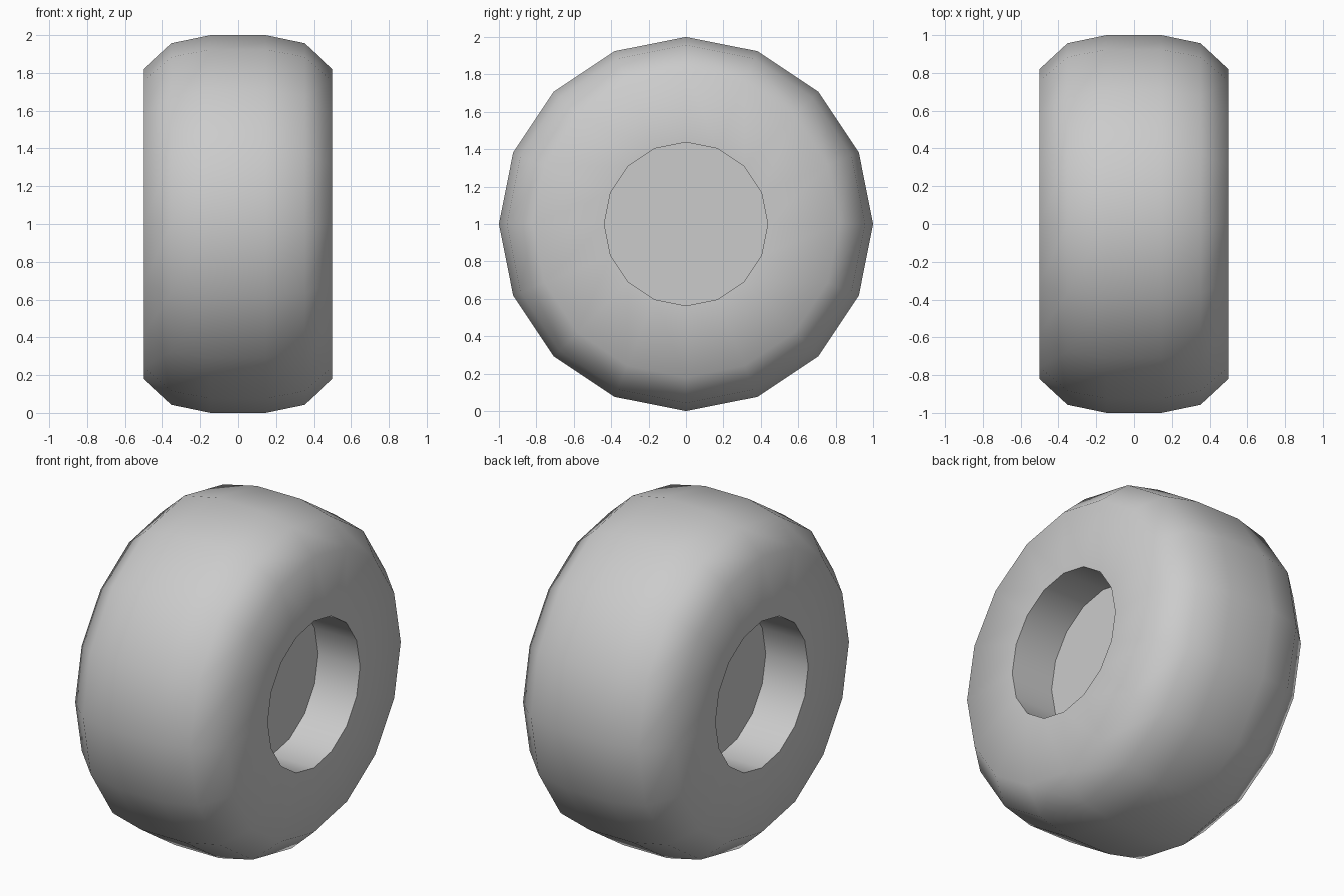
import bpy, bmesh, math

if "Cube" in bpy.data.objects:
    bpy.data.objects.remove(bpy.data.objects["Cube"])

# half profile of the wheel: (offset along axle, radius), from hub centre to tread
HALF = [(0.22, 0.0), (0.22, 0.437), (0.5, 0.437), (0.5, 0.82), (0.352, 0.957), (0.145, 1.0)]
PROFILE = HALF + [(-x, r) for x, r in reversed(HALF)]
SIDES = 16

# wheel: revolve the profile around the x axis
bm = bmesh.new()
verts = [bm.verts.new((x, 0, r)) for x, r in PROFILE]
edges = [bm.edges.new(pair) for pair in zip(verts, verts[1:])]
bmesh.ops.spin(bm, geom=verts + edges, cent=(0, 0, 0), axis=(1, 0, 0),
               angle=math.tau, steps=SIDES, use_duplicate=False)
bmesh.ops.remove_doubles(bm, verts=bm.verts, dist=0.0005)
bmesh.ops.dissolve_degenerate(bm, edges=bm.edges, dist=0.0005)

# make each recessed hub disc a single flat face
for side in (1, -1):
    hub = [f for f in bm.faces if all(abs(v.co.x - side * 0.22) < 0.001 for v in f.verts)]
    bmesh.ops.dissolve_faces(bm, faces=hub, use_verts=True)
bmesh.ops.recalc_face_normals(bm, faces=bm.faces)

mesh = bpy.data.meshes.new("wheel")
bm.to_mesh(mesh)
bm.free()
wheel = bpy.data.objects.new("wheel", mesh)
wheel.location.z = 1.0
bpy.context.collection.objects.link(wheel)

# smooth tyre, sharp hub openings
bpy.context.view_layer.objects.active = wheel
wheel.select_set(True)
bpy.ops.object.shade_smooth_by_angle(angle=math.radians(60))
